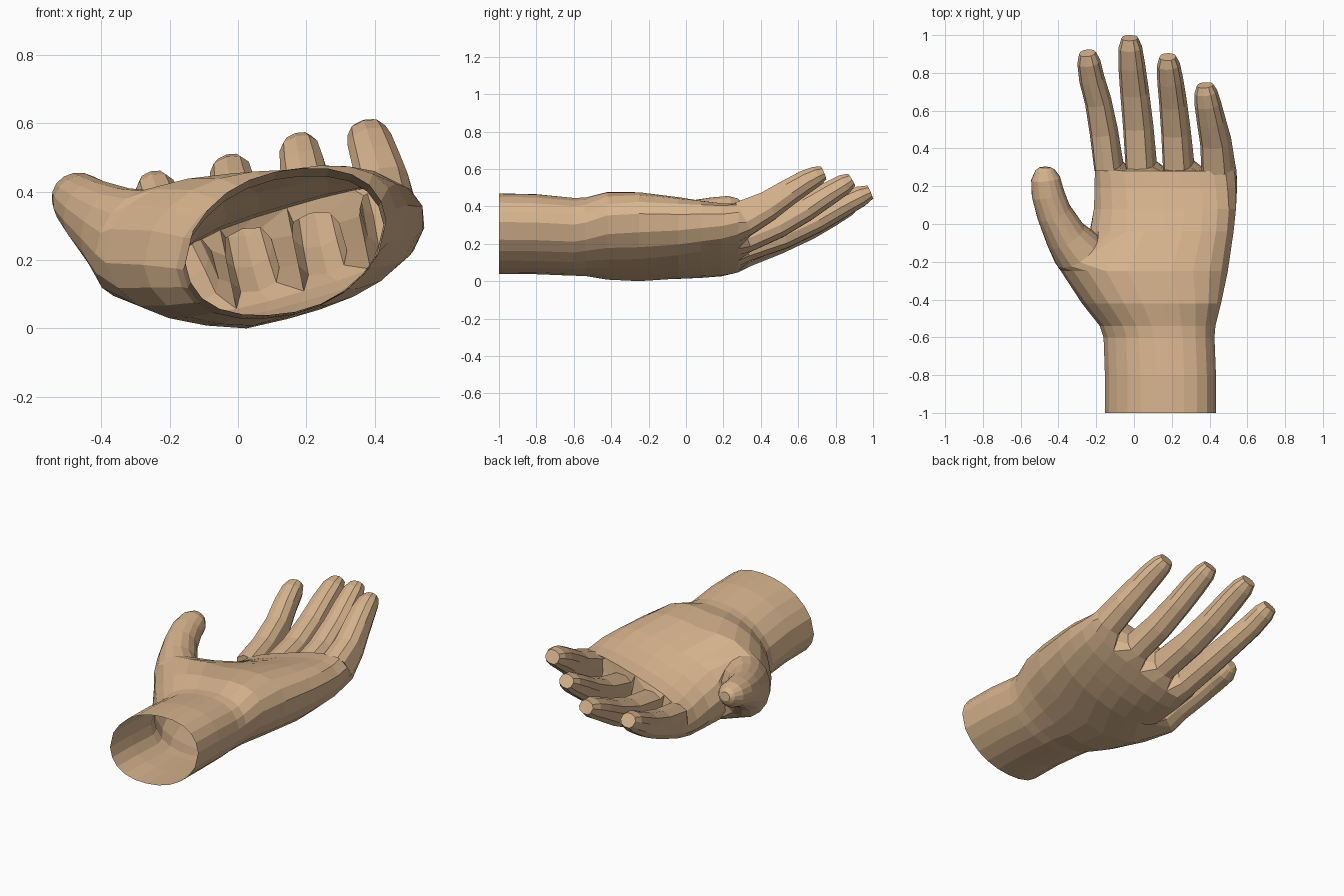
import bpy, bmesh, math
from mathutils import Vector

skin = bpy.data.materials.new("skin_tan")
skin.diffuse_color = (0.68, 0.456, 0.27, 1)

bm = bmesh.new()

# Palm and wrist cross-sections:
# y, x left, x right, z centre, left tilt, right tilt, half height, lean, roundness
ROWS = [
    (-1.00, -.143, .423, .260, .015, .015, .215, .05, 2.2),
    (-0.80, -.143, .423, .257, .015, .015, .214, .05, 2.2),
    (-0.60, -.150, .415, .243, .020, .020, .208, .05, 2.2),
    (-0.54, -.170, .420, .242, .015, .030, .208, .05, 2.2),
    (-0.42, -.265, .450, .242, .000, .065, .228, .05, 2.3),
    (-0.25, -.380, .490, .232, -.015, .085, .226, .03, 2.4),
    (-0.04, -.232, .525, .228, .060, .092, .195, .01, 2.5),
    (0.08, -.212, .540, .225, .085, .102, .170, .00, 2.6),
    (0.19, -.205, .542, .226, .103, .106, .144, -.015, 2.8),
    (0.28, -.202, .538, .237, .110, .110, .122, -.025, 3.0),
]
S = [-.9, -.74, -.53, -.27, 0, .27, .53, .74, .9]


def palm_ring(y, xl, xr, cz, tl, tr, h, lean, p):
    """22 points: 9 over the top, 2 on the right, 9 underneath, 2 on the left."""
    cx, w = (xl + xr) / 2, (xr - xl) / 2
    arc = [(s, (1 - abs(s) ** p) ** (1 / p)) for s in S]
    pts = arc + [(1, .22), (1, -.22)] + [(s, -q) for s, q in reversed(arc)] + [(-1, -.22), (-1, .22)]
    return [bm.verts.new((cx + w * s + lean * q, y, cz + (tl if s < 0 else tr) * s + h * q))
            for s, q in pts]


def bridge(a, b, skip=()):
    n = len(a)
    for i in range(n):
        if i not in skip:
            bm.faces.new((a[i], a[(i + 1) % n], b[(i + 1) % n], b[i]))


def boxy(v, power):
    return math.copysign(abs(v) ** power, v)


def digit(start, path, hint, phase, powers):
    """Tapering digit grown from a start loop; path holds x, y, z, half width, half height.
    The section goes from boxy to round, from the first power to the second."""
    pts = [Vector(p[:3]) for p in path]
    loop, n = start, len(start)
    for i, p in enumerate(path):
        t = (pts[min(i + 1, len(pts) - 1)] - pts[max(i - 1, 0)]).normalized()
        right = t.cross(Vector(hint)).normalized()
        up = right.cross(t)
        e = powers[0] + (powers[1] - powers[0]) * min(1, i / 3)
        ring = []
        for k in range(n):
            a = (k - phase) * math.tau / n
            ring.append(bm.verts.new(pts[i] + right * p[3] * boxy(math.sin(a), e)
                                     + up * p[4] * boxy(math.cos(a), e)))
        bridge(loop, ring)
        loop = ring
    bm.faces.new(loop)


# Wrist and palm, leaving a hole at the front of the thumb mound
rings = [palm_ring(*r) for r in ROWS]
side = [2, 1, 0, 21, 20, 19, 18, 17]
for i in range(len(rings) - 1):
    bridge(rings[i], rings[i + 1], skip=(17, 18, 19, 20, 21, 0, 1) if i == 5 else ())

# Thumb
near, far = rings[5:7]
digit([near[2]] + [far[k] for k in side] + [near[k] for k in side[:0:-1]],
      [(-.305, -.135, .255, .135, .170), (-.362, -.060, .295, .112, .132),
       (-.424, .060, .342, .094, .102), (-.456, .160, .375, .088, .083),
       (-.468, .240, .392, .078, .072), (-.471, .285, .402, .052, .048),
       (-.471, .300, .404, .030, .026)], (0, 0, 1), .5, (1, 1))

# Webs between the fingers: two points down each gap
end = rings[-1]
webs = {0: [end[21], end[20]], 8: [end[9], end[10]]}
for k in (2, 4, 6):
    top, bot = end[k].co, end[19 - k].co
    webs[k] = [bm.verts.new(top.lerp(bot, f)) for f in (.33, .67)]

# Fingers, index to little
FINGERS = [
    [(-.134, .310, .174, .071, .098), (-.160, .49, .228, .071, .080), (-.190, .65, .294, .068, .071),
     (-.224, .77, .358, .066, .065), (-.240, .86, .408, .060, .058), (-.247, .905, .432, .044, .040)],
    [(.038, .315, .206, .076, .098), (.022, .52, .260, .076, .081), (.003, .70, .337, .074, .071),
     (-.012, .84, .413, .070, .064), (-.020, .935, .460, .062, .056), (-.023, .985, .482, .044, .038)],
    [(.236, .315, .254, .076, .098), (.222, .49, .316, .074, .081), (.207, .64, .396, .071, .071),
     (.192, .76, .472, .068, .064), (.182, .845, .523, .060, .056), (.178, .885, .547, .044, .038)],
    [(.446, .305, .338, .083, .098), (.432, .44, .408, .079, .081), (.408, .55, .482, .074, .071),
     (.390, .64, .538, .069, .064), (.380, .70, .568, .060, .054), (.376, .735, .583, .044, .038)],
]
for j, path in enumerate(FINGERS):
    k = 2 * j
    loop = end[k:k + 3] + webs[k + 2] + [end[19 - k - 2], end[19 - k - 1], end[19 - k]] + webs[k][::-1]
    digit(loop, path, (-.28, 0, 1), 1, (.65, .85))

# Finish the open shell and stand it on the ground
bmesh.ops.recalc_face_normals(bm, faces=bm.faces)
low = min(v.co.z for v in bm.verts)
bmesh.ops.translate(bm, verts=bm.verts, vec=(0, 0, -low))
mesh = bpy.data.meshes.new("hand")
bm.to_mesh(mesh)
bm.free()
mesh.materials.append(skin)
hand = bpy.data.objects.new("hand", mesh)
bpy.context.collection.objects.link(hand)
